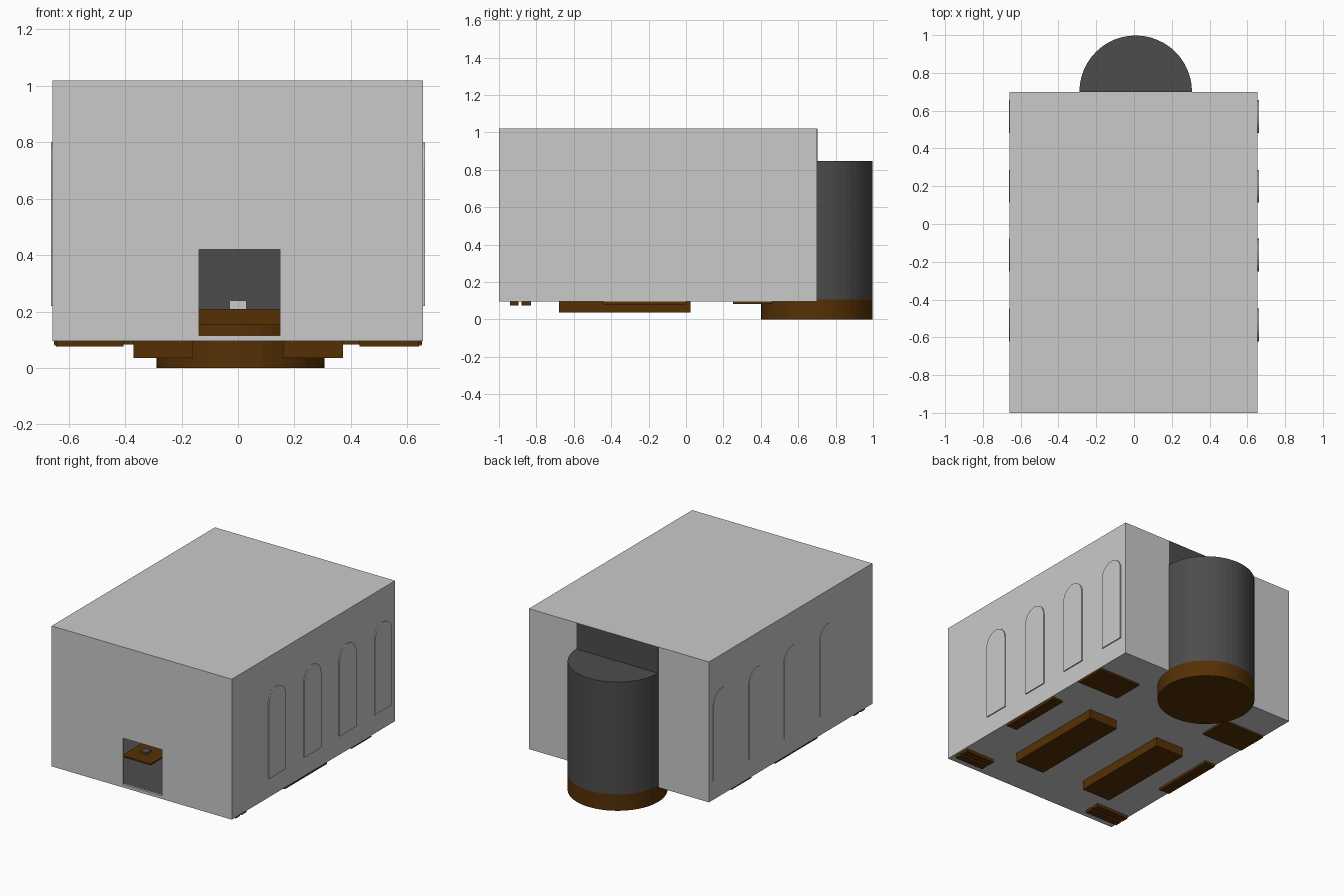
import bpy, bmesh, math
from mathutils import Matrix

if "Cube" in bpy.data.objects:
    bpy.data.objects.remove(bpy.data.objects["Cube"])


def material(name, rgb):
    m = bpy.data.materials.new(name)
    m.diffuse_color = (*rgb, 1)
    m.use_nodes = True
    m.node_tree.nodes["Principled BSDF"].inputs["Base Color"].default_value = m.diffuse_color
    return m


STONE = material("light_stone", (0.59, 0.59, 0.59))
DARK = material("dark_stone", (0.073, 0.073, 0.073))
WOOD = material("brown_wood", (0.092, 0.030, 0.0015))


def finish(name, bm, mat):
    bmesh.ops.recalc_face_normals(bm, faces=bm.faces)
    me = bpy.data.meshes.new(name)
    bm.to_mesh(me)
    bm.free()
    me.materials.append(mat)
    ob = bpy.data.objects.new(name, me)
    bpy.context.collection.objects.link(ob)
    return ob


def boxes(name, mat, *ranges):
    """One object from boxes given as (x0, x1, y0, y1, z0, z1)."""
    bm = bmesh.new()
    for x0, x1, y0, y1, z0, z1 in ranges:
        m = Matrix.Translation(((x0 + x1) / 2, (y0 + y1) / 2, (z0 + z1) / 2))
        m = m @ Matrix.Diagonal((x1 - x0, y1 - y0, z1 - z0, 1))
        bmesh.ops.create_cube(bm, size=1, matrix=m)
    return finish(name, bm, mat)


def prism(name, mat, points, offset):
    """Extrude a closed outline of 3D points along offset."""
    bm = bmesh.new()
    face = bm.faces.new([bm.verts.new(p) for p in points])
    res = bmesh.ops.extrude_face_region(bm, geom=[face], use_keep_orig=True)
    verts = [g for g in res["geom"] if isinstance(g, bmesh.types.BMVert)]
    bmesh.ops.translate(bm, vec=offset, verts=verts)
    return finish(name, bm, mat)


def arc(cx, cy, r, a0, a1, n):
    return [(cx + r * math.cos(a0 + (a1 - a0) * i / n),
             cy + r * math.sin(a0 + (a1 - a0) * i / n)) for i in range(n + 1)]


X0, X1, Y0, Y1, Z0, Z1 = -0.658, 0.655, -1.0, 0.70, 0.095, 1.02
T = 0.01      # wall thickness
CX = 0.009    # apse centre

# Hall shell: stone base, dark floor, roof, walls with a door opening in front
boxes("base", STONE, (X0, X1, Y0, Y1, Z0, Z0 + 0.009))
boxes("floor", DARK, (X0 + T, X1 - T, Y0 + T, Y1 - T, Z0 + 0.009, 0.114))
boxes("roof", STONE, (X0, X1, Y0, Y1, Z1 - T, Z1))
ZB, ZT = Z0 + 0.009, Z1 - T
boxes("side_walls", STONE, (X0, X0 + T, Y0, Y1, ZB, ZT), (X1 - T, X1, Y0, Y1, ZB, ZT))
boxes("back_wall", STONE, (X0 + T, X1 - T, Y1 - T, Y1, ZB, ZT))
boxes("front_wall", STONE,
      (X0 + T, -0.138, Y0, Y0 + T, ZB, ZT),
      (0.148, X1 - T, Y0, Y0 + T, ZB, ZT),
      (-0.138, 0.148, Y0, Y0 + T, 0.42, ZT),
      (-0.138, 0.148, Y0, Y0 + T, ZB, 0.115))

# Arched window panels on both sides
for i, yc in enumerate((-0.535, -0.165, 0.20, 0.57)):
    r = 0.087
    outline = [(yc - r, 0.22), (yc + r, 0.22)] + arc(yc, 0.80 - r, r, 0, math.pi, 16)
    for side, x, out in (("right", X1 - 0.002, 0.009), ("left", X0 + 0.002, -0.006)):
        prism(f"{side}_window_{i + 1}", STONE, [(x, y, z) for y, z in outline], (out, 0, 0))

# Rear apse: dark recess, half-round tower and round wooden platform
boxes("apse_recess", DARK, (CX - 0.297, CX + 0.297, Y1 - 0.015, Y1 + 0.002, 0.10, Z1 - 0.001))
prism("apse", DARK, [(x, y, 0.108) for x, y in arc(CX, Y1, 0.298, 0, math.pi, 24)], (0, 0, 0.74))
prism("round_platform", WOOD,
      [(x, y, 0) for x, y in arc(CX, Y1, 0.298, 0, 2 * math.pi, 48)[:-1]], (0, 0, 0.108))
prism("platform_step", WOOD,
      [(x, y, 0.10) for x, y in arc(CX, Y1 - 0.02, 0.29, math.pi, 2 * math.pi, 24)], (0, 0, 0.055))

# Altar with a small stone block
boxes("altar", WOOD, (CX - 0.16, CX + 0.16, 0.53, 0.66, 0.15, 0.21))
boxes("altar_block", STONE, (-0.03, 0.03, 0.57, 0.62, 0.21, 0.24))

# Long benches running through the floor, with small fittings on top
for name, a, b in (("left", -0.37, -0.16), ("right", 0.16, 0.373)):
    boxes(f"{name}_long_bench", WOOD, (a, b, -0.68, 0.025, 0.036, 0.122))
    m = (a + b) / 2 - 0.015
    boxes(f"{name}_bench_fittings", DARK,
          *[(m - 0.025, m + 0.025, y - 0.025, y + 0.025, 0.122, 0.133)
            for y in (-0.56, -0.33, -0.10)])

# Wooden furniture feet along the edges, showing under the floor
for name, s, inner, outer in (("left", -1, 0.405, 0.645), ("right", 1, 0.43, 0.642)):
    def span(a, b):
        return sorted((s * a, s * b))
    boxes(f"{name}_corner_rails", WOOD,
          (*span(inner, outer), -0.94, -0.895, 0.076, 0.125),
          (*span(inner, outer), -0.88, -0.83, 0.076, 0.125))
    boxes(f"{name}_side_rails", WOOD,
          (*span(0.575, 0.609), -0.44, 0.0, 0.08, 0.125),
          (*span(0.617, 0.65), -0.44, 0.0, 0.08, 0.125))
    boxes(f"{name}_rear_stand", WOOD, (*span(0.345, 0.652), 0.25, 0.46, 0.083, 0.16))
